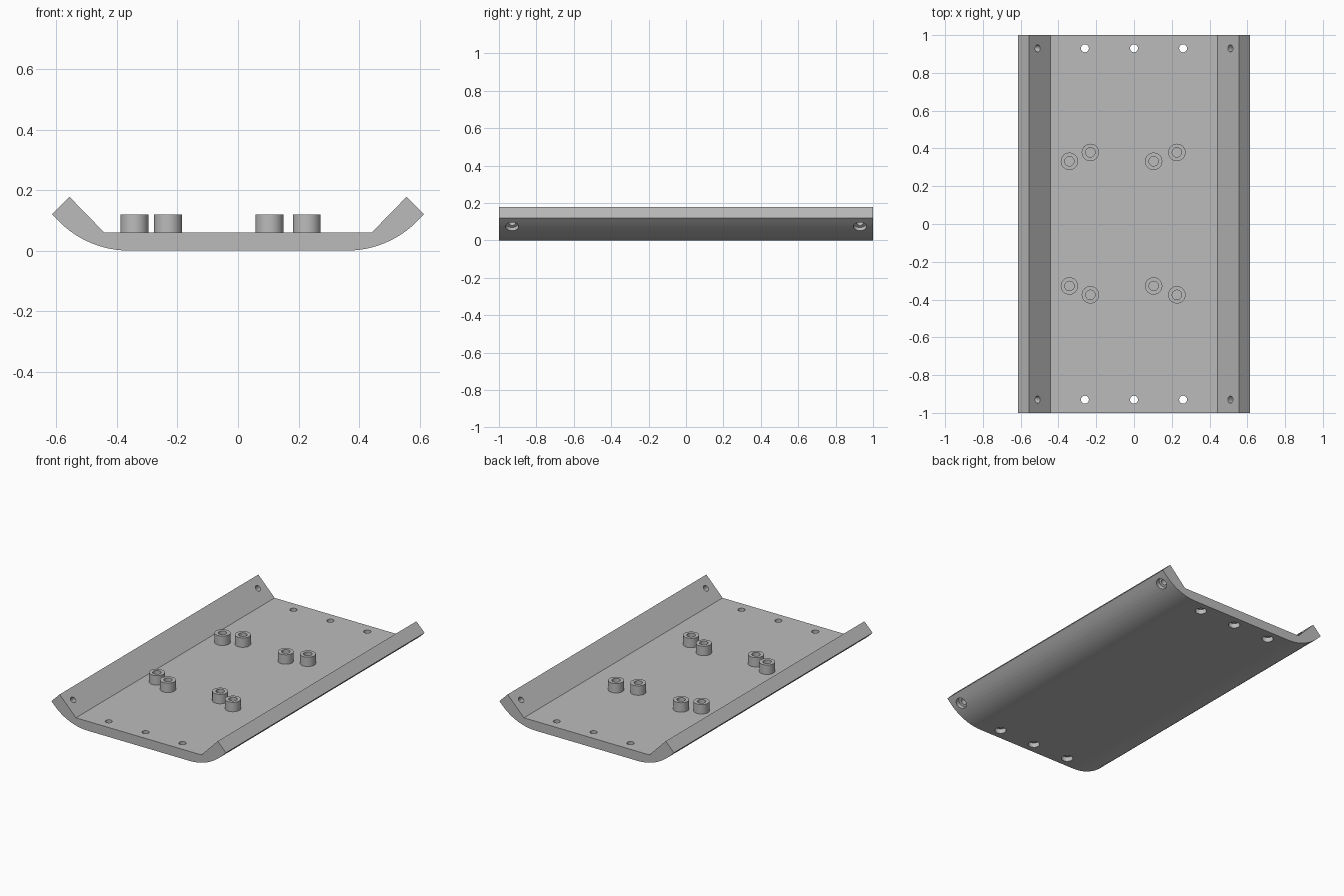
import bpy, bmesh, math
from mathutils import Matrix, Vector

if "Cube" in bpy.data.objects:
    bpy.data.objects.remove(bpy.data.objects["Cube"])

grey = bpy.data.materials.new("plain_grey")
grey.diffuse_color = (0.5, 0.5, 0.5, 1)
grey.use_nodes = True
grey.node_tree.nodes["Principled BSDF"].inputs["Base Color"].default_value = grey.diffuse_color

def make_object(name, bm):
    bmesh.ops.recalc_face_normals(bm, faces=bm.faces)
    mesh = bpy.data.meshes.new(name)
    bm.to_mesh(mesh)
    bm.free()
    mesh.materials.append(grey)
    ob = bpy.data.objects.new(name, mesh)
    bpy.context.collection.objects.link(ob)
    return ob

def smooth(ob):
    bpy.ops.object.select_all(action='DESELECT')
    ob.select_set(True)
    bpy.context.view_layer.objects.active = ob
    bpy.ops.object.shade_smooth_by_angle(angle=math.radians(30))

def lathe(bm, profile, matrix, closed=False, n=32):
    """Spin (radius, height) points into a solid; a closed profile makes a ring."""
    rings = [[bm.verts.new(matrix @ Vector((r * math.cos(2 * math.pi * i / n),
                                            r * math.sin(2 * math.pi * i / n), h)))
              for i in range(n)] for r, h in profile]
    pairs = list(zip(rings, rings[1:]))
    if closed:
        pairs.append((rings[-1], rings[0]))
    else:
        bm.faces.new(rings[0])
        bm.faces.new(rings[-1])
    for a, b in pairs:
        for i in range(n):
            j = (i + 1) % n
            bm.faces.new((a[i], a[j], b[j], b[i]))

# Tray cross-section: flat floor, rounded underside, 45 degree side flanges
R, START = 0.326, 0.36
half = [(START + R * math.sin(a), R - R * math.cos(a))
        for a in (math.radians(45) * i / 12 for i in range(13))]
half += [(0.615, 0.12), (0.557, 0.178), (0.442, 0.06)]
section = half + [(-x, z) for x, z in reversed(half)]
bm = bmesh.new()
face = bm.faces.new([bm.verts.new((x, -1, z)) for x, z in section])
ext = bmesh.ops.extrude_face_region(bm, geom=[face])
bmesh.ops.translate(bm, vec=(0, 2, 0),
                    verts=[v for v in ext["geom"] if isinstance(v, bmesh.types.BMVert)])
tray = make_object("tray", bm)

# Stepped screw holes: narrow through the inside, wide on the underside
bm = bmesh.new()
for y in (-0.93, 0.93):
    for x in (-0.26, 0, 0.26):
        lathe(bm, [(0.034, -0.05), (0.034, 0.03), (0.021, 0.03), (0.021, 0.1)],
              Matrix.Translation((x, y, 0)))
    for s in (-1, 1):
        place = (Matrix.Translation((s * 0.567, y, 0.073))
                 @ Matrix.Rotation(-s * math.radians(45), 4, 'Y'))
        lathe(bm, [(0.035, -0.06), (0.035, 0.03), (0.019, 0.03), (0.019, 0.14)], place)
cutter = make_object("hole_cutter", bm)
cutter.hide_render = True
mod = tray.modifiers.new("holes", 'BOOLEAN')
mod.operation = 'DIFFERENCE'
mod.solver = 'EXACT'
mod.object = cutter
bpy.context.view_layer.objects.active = tray
bpy.ops.object.modifier_apply(modifier=mod.name)
bpy.data.objects.remove(cutter)
smooth(tray)

# Hollow standoffs on the floor
for s in (-1, 1):
    for x, y in ((-0.342, 0.33), (-0.231, 0.377), (0.104, 0.33), (0.227, 0.377)):
        bm = bmesh.new()
        lathe(bm, [(0.046, 0.058), (0.046, 0.12), (0.025, 0.12), (0.025, 0.058)],
              Matrix.Translation((x, s * y + 0.002, 0)), closed=True)
        smooth(make_object("standoff", bm))
